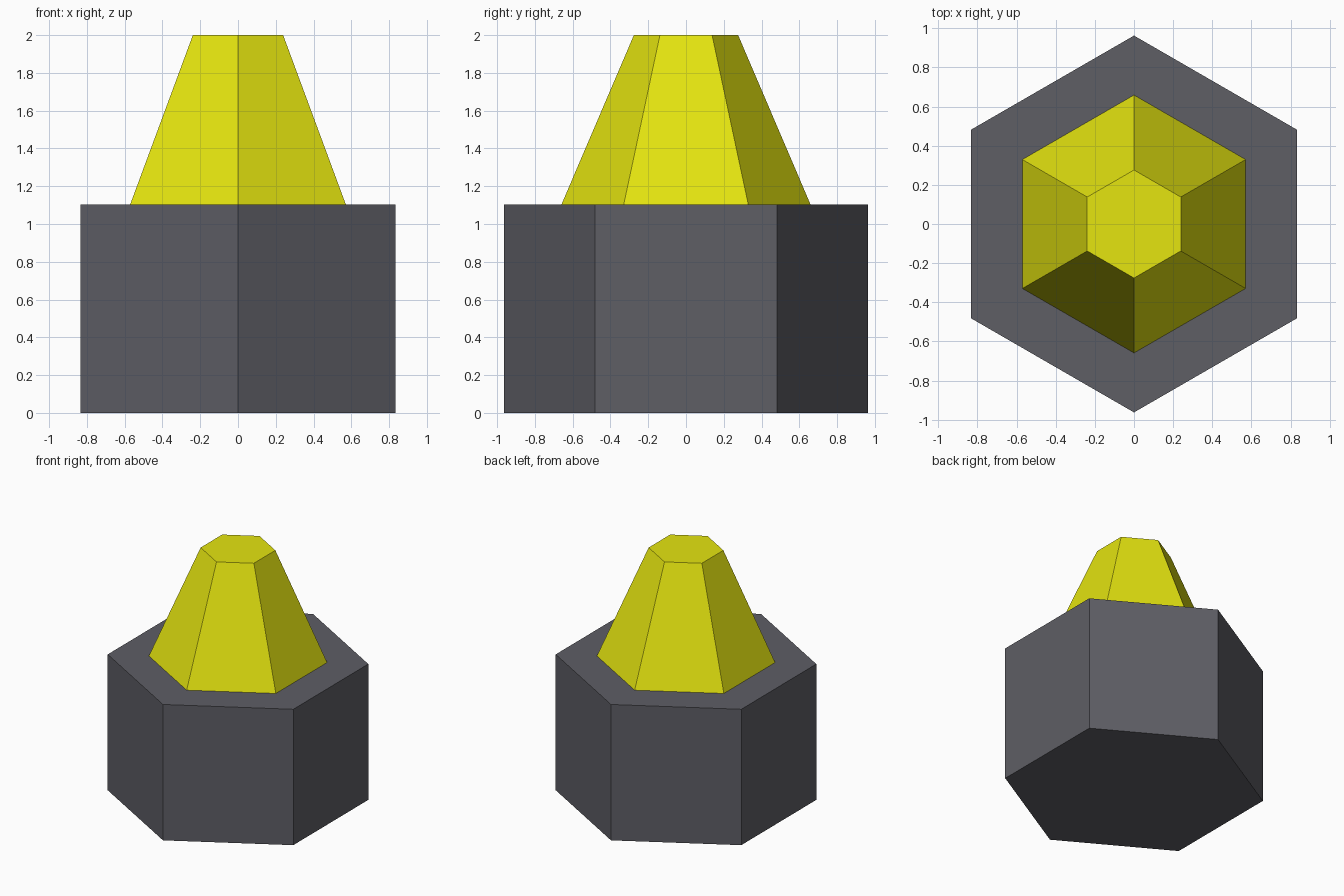
import bpy, bmesh
from math import sin, cos, pi

if "Cube" in bpy.data.objects:
    bpy.data.objects.remove(bpy.data.objects["Cube"])


def material(name, rgb):
    mat = bpy.data.materials.new(name)
    mat.diffuse_color = (*rgb, 1.0)
    mat.use_nodes = True
    mat.node_tree.nodes["Principled BSDF"].inputs["Base Color"].default_value = mat.diffuse_color
    return mat


def hex_frustum(name, r_bottom, r_top, z_bottom, z_top, mat):
    """Six-sided solid with corners pointing to the front and back."""
    bm = bmesh.new()
    rings = [[bm.verts.new((r * sin(i * pi / 3), r * cos(i * pi / 3), z)) for i in range(6)]
             for r, z in ((r_bottom, z_bottom), (r_top, z_top))]
    for ring in rings:
        bm.faces.new(ring)
    low, high = rings
    for i in range(6):
        j = (i + 1) % 6
        bm.faces.new((low[i], low[j], high[j], high[i]))
    bmesh.ops.recalc_face_normals(bm, faces=bm.faces)
    mesh = bpy.data.meshes.new(name)
    bm.to_mesh(mesh)
    bm.free()
    mesh.materials.append(mat)
    obj = bpy.data.objects.new(name, mesh)
    bpy.context.collection.objects.link(obj)
    return obj


grey = material("dark grey", (0.112, 0.112, 0.130))
yellow = material("yellow", (0.78, 0.78, 0.005))

# Straight hexagonal body
hex_frustum("base", 0.963, 0.963, 0.0, 1.104, grey)
# Tapered hexagonal tip standing on the body
hex_frustum("tip", 0.659, 0.276, 1.104, 2.0, yellow)
